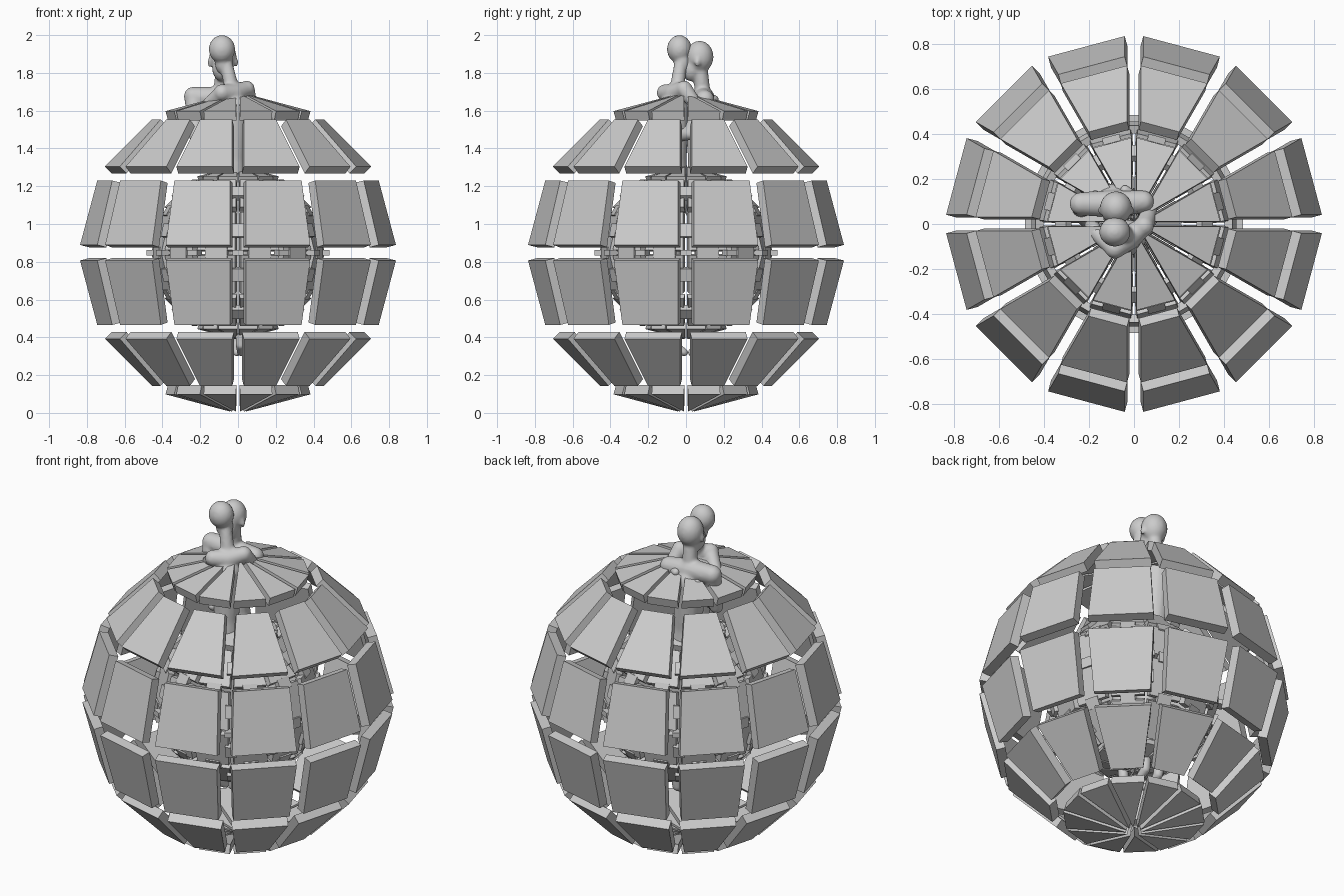
import bpy, bmesh, math
from mathutils import Vector, Matrix

if "Cube" in bpy.data.objects:
    bpy.data.objects.remove(bpy.data.objects["Cube"])

C = Vector((0, 0, 0.848))
SEG, RINGS = 12, 6


def sph(r, el, az):
    e, a = math.radians(el), math.radians(az)
    return Vector((r * math.cos(e) * math.cos(a), r * math.cos(e) * math.sin(a), r * math.sin(e)))


def finish(bm, name):
    bmesh.ops.recalc_face_normals(bm, faces=bm.faces)
    me = bpy.data.meshes.new(name)
    bm.to_mesh(me)
    bm.free()
    ob = bpy.data.objects.new(name, me)
    bpy.context.collection.objects.link(ob)
    return ob


def panel_ring(name, radius, push, thick, ring):
    """One ring of flat sphere panels, each pushed out along its own normal."""
    bm = bmesh.new()
    lo = -90 + ring * 30
    for j in range(SEG):
        a = j * 30
        pts = [sph(radius, lo, a), sph(radius, lo, a + 30),
               sph(radius, lo + 30, a + 30), sph(radius, lo + 30, a)]
        if ring == 0:
            pts.pop(1)
        if ring == RINGS - 1:
            pts.pop(2)
        n = (pts[1] - pts[0]).cross(pts[2] - pts[0]).normalized()
        outer = [bm.verts.new(C + p + n * push) for p in pts]
        inner = [bm.verts.new(C + p + n * (push - thick)) for p in pts]
        bm.faces.new(outer)
        bm.faces.new(inner[::-1])
        k = len(pts)
        for i in range(k):
            bm.faces.new((outer[i], inner[i], inner[(i + 1) % k], outer[(i + 1) % k]))
    finish(bm, name)


# Outer exploded shell and smaller inner shell
for ring in range(RINGS):
    panel_ring("outer_panels", 0.682, 0.165, 0.052, ring)
    panel_ring("inner_panels", 0.40, 0.06, 0.035, ring)


# Small connector blocks bridging the seams of the inner shell
def block(bm, el, az, size, r):
    p = sph(1, el, az)
    east = Vector((-math.sin(math.radians(az)), math.cos(math.radians(az)), 0))
    north = p.cross(east)
    rot = Matrix((p, east, north)).transposed().to_4x4()
    m = Matrix.Translation(C + p * r) @ rot @ Matrix.Diagonal((*size, 1))
    bmesh.ops.create_cube(bm, size=1, matrix=m)


bm = bmesh.new()
for j in range(SEG):
    for el in (-45, -15, 15, 45):
        block(bm, el, j * 30, (0.035, 0.06, 0.07), 0.445)
    block(bm, 0, j * 30, (0.05, 0.06, 0.03), 0.46)
    for el in (-30, 0, 30):
        block(bm, el, j * 30 + 15, (0.03, 0.08 if el else 0.12, 0.06), 0.435)
finish(bm, "inner_connectors")


# Figures: limbs as tapered capsules fused by a voxel remesh
def ball(bm, c, radii, tilt=0):
    m = Matrix.Translation(c) @ Matrix.Rotation(math.radians(tilt), 4, 'X') @ Matrix.Diagonal((*radii, 1))
    bmesh.ops.create_uvsphere(bm, u_segments=20, v_segments=12, radius=1, matrix=m)


def limb(bm, pts):
    for (a, ra), (b, rb) in zip(pts, pts[1:]):
        a, b = Vector(a), Vector(b)
        d = b - a
        m = Matrix.Translation((a + b) / 2) @ d.to_track_quat('Z', 'Y').to_matrix().to_4x4()
        bmesh.ops.create_cone(bm, cap_ends=True, segments=16, radius1=ra, radius2=rb,
                              depth=d.length, matrix=m)
        ball(bm, a, (ra,) * 3)
        ball(bm, b, (rb,) * 3)


def fuse(bm, name):
    ob = finish(bm, name)
    rm = ob.modifiers.new("fuse", 'REMESH')
    rm.mode = 'VOXEL'
    rm.voxel_size = 0.009
    rm.use_smooth_shade = True
    sm = ob.modifiers.new("soften", 'SMOOTH')
    sm.factor, sm.iterations = 0.5, 4


def legs(bm, x, y, side):
    for s in (-1, 1):
        limb(bm, [((x + s * .05, y, 1.08), .065), ((x + s * .05, y - side * .01, .7), .045),
                  ((x + s * .045, y, .36), .027), ((x + s * .045, y + side * .06, .32), .022)])


# Rear figure, facing the front
bm = bmesh.new()
ball(bm, (-.08, .072, 1.885), (.072, .074, .085))
ball(bm, (-.085, .03, 1.825), (.052, .06, .07))
ball(bm, (-.085, -.035, 1.83), (.011, .014, .016))
for s in (-1, 1):
    ball(bm, (-.08 + s * .072, .06, 1.855), (.009, .016, .026))
limb(bm, [((-.08, .075, 1.82), .04), ((-.09, .09, 1.68), .042)])
limb(bm, [((-.235, .09, 1.675), .052), ((-.09, .09, 1.665), .062), ((.04, .1, 1.66), .05)])
limb(bm, [((-.09, .09, 1.6), .09), ((-.07, .085, 1.32), .075), ((-.05, .08, 1.1), .095)])
limb(bm, [((-.235, .09, 1.675), .05), ((-.22, .03, 1.46), .038), ((-.1, -.09, 1.4), .028)])
limb(bm, [((.04, .1, 1.66), .048), ((.07, .02, 1.48), .036), ((-.02, -.1, 1.45), .027)])
legs(bm, -.05, .09, -1)
fuse(bm, "rear_figure")

# Front figure, taller, turned toward the rear one
bm = bmesh.new()
ball(bm, (-.085, -.035, 1.925), (.07, .066, .075))
ball(bm, (-.075, -.02, 1.855), (.048, .045, .065))
limb(bm, [((-.06, -.03, 1.84), .034), ((-.03, -.05, 1.7), .04)])
limb(bm, [((-.085, -.11, 1.695), .045), ((-.02, -.06, 1.69), .055), ((.045, -.01, 1.715), .042)])
limb(bm, [((-.025, -.06, 1.62), .08), ((-.03, -.065, 1.34), .068), ((-.04, -.07, 1.12), .09)])
limb(bm, [((.045, -.01, 1.715), .044), ((.07, .06, 1.62), .034), ((-.04, .15, 1.66), .024)])
limb(bm, [((-.085, -.11, 1.695), .042), ((-.19, -.02, 1.6), .034), ((-.17, .13, 1.63), .024)])
legs(bm, -.03, -.07, 1)
fuse(bm, "front_figure")
